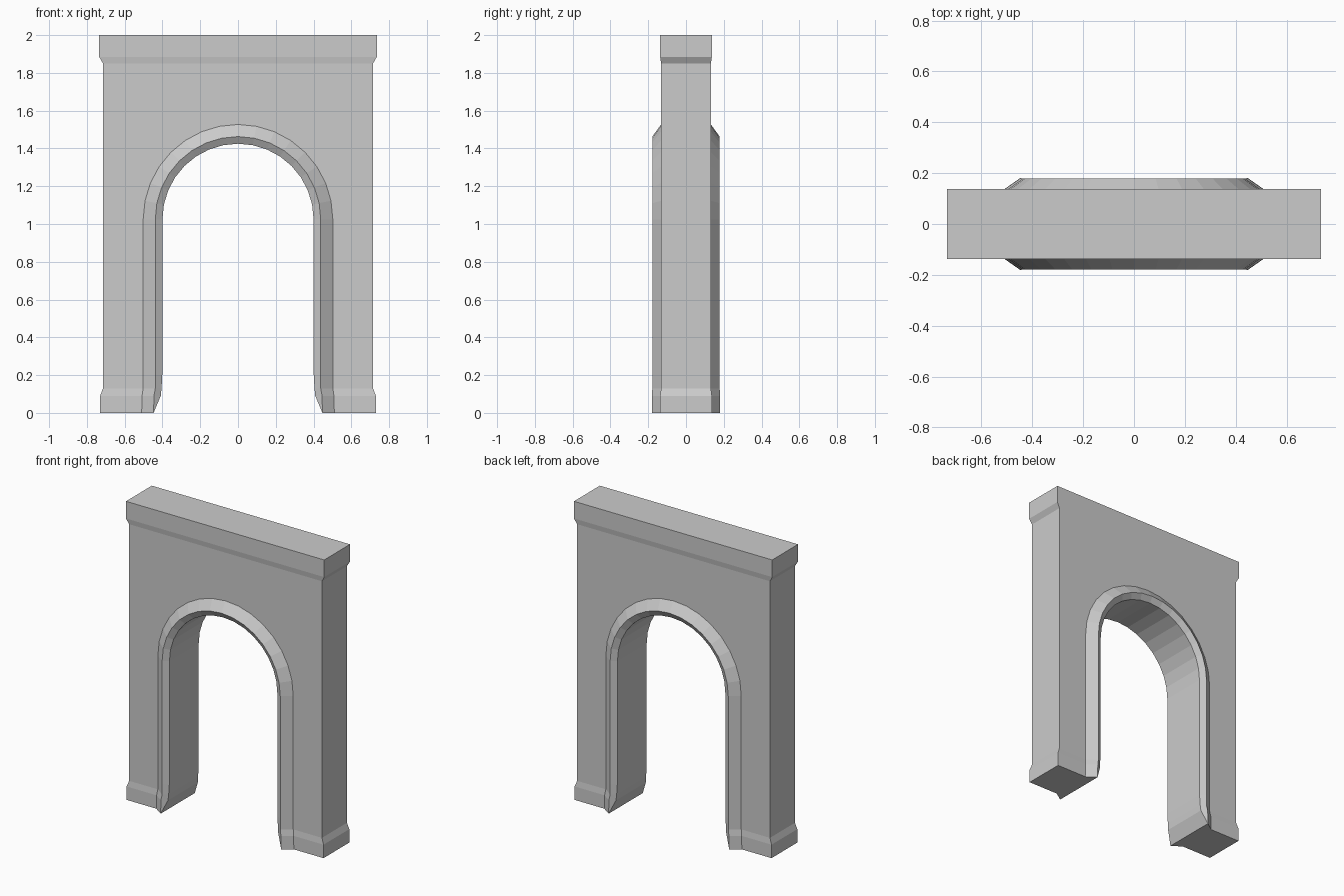
import bpy, bmesh, math

if "Cube" in bpy.data.objects:
    bpy.data.objects.remove(bpy.data.objects["Cube"])

SPRING = 1.025   # height where the arch begins
TOP = 1.85       # underside of the cap
HALF_W, WALL_Y = 0.715, 0.132
SEG = 16


def finish(bm, name):
    bmesh.ops.remove_doubles(bm, verts=bm.verts, dist=1e-5)
    bmesh.ops.recalc_face_normals(bm, faces=bm.faces)
    mesh = bpy.data.meshes.new(name)
    bm.to_mesh(mesh)
    bm.free()
    ob = bpy.data.objects.new(name, mesh)
    bpy.context.collection.objects.link(ob)


# Leg stations: z, then x of outer side, moulding, ridge, opening; y of wall, ridge, opening edge
legs = [
    (0.00, 0.730, 0.510, 0.447, 0.447, 0.137, 0.181, 0.181),
    (0.09, 0.730, 0.508, 0.445, 0.409, 0.137, 0.181, 0.158),
    (0.13, HALF_W, 0.502, 0.438, 0.405, WALL_Y, 0.178, 0.156),
    (0.20, HALF_W, 0.502, 0.438, 0.401, WALL_Y, 0.178, 0.155),
]


def section(pts, ys):
    """Cross-section loop: front points outside to inside, then back again."""
    front = [(x, -y, z) for (x, z), y in zip(pts, ys)]
    back = [(x, y, z) for (x, z), y in zip(pts, ys)]
    return front + back[::-1]


def leg(side):
    return [section([(side * s[i], s[0]) for i in range(1, 5)],
                    (s[5], s[5], s[6], s[7])) for s in legs]


# Arch stations: the wall outline is followed outside, half circles inside
arch = []
for k in range(SEG + 1):
    a = math.pi * k / SEG
    h = TOP - SPRING
    q = SEG // 4
    if k <= q:
        outer = (HALF_W, SPRING + h * k / q)
    elif k >= SEG - q:
        outer = (-HALF_W, SPRING + h * (SEG - k) / q)
    else:
        outer = (HALF_W * (1 - 2 * (k - q) / (SEG - 2 * q)), TOP)
    pts = [outer] + [(r * math.cos(a), SPRING + r * math.sin(a))
                     for r in (0.502, 0.438, 0.40)]
    arch.append(section(pts, (WALL_Y, WALL_Y, 0.178, 0.155)))

# Wall with moulded archway, lofted from foot to foot
bm = bmesh.new()
rings = [[bm.verts.new(p) for p in s] for s in leg(1) + arch + leg(-1)[::-1]]
for a, b in zip(rings, rings[1:]):
    for i in range(8):
        j = (i + 1) % 8
        # The top strip is covered by the cap
        if i == 7 and min(a[0].co.z, b[0].co.z) > TOP - 1e-4:
            continue
        bm.faces.new((a[i], a[j], b[j], b[i]))
bm.faces.new(rings[0])
bm.faces.new(rings[-1])
finish(bm, "arch_wall")

# Cap along the top with a small chamfer below
bm = bmesh.new()
loops = []
for z, x, y in ((TOP, HALF_W, WALL_Y), (1.885, 0.735, 0.137), (2.0, 0.735, 0.137)):
    loops.append([bm.verts.new((sx * x, sy * y, z))
                  for sx, sy in ((-1, -1), (1, -1), (1, 1), (-1, 1))])
for a, b in zip(loops, loops[1:]):
    for i in range(4):
        j = (i + 1) % 4
        bm.faces.new((a[i], a[j], b[j], b[i]))
bm.faces.new(loops[-1])
finish(bm, "cap")
